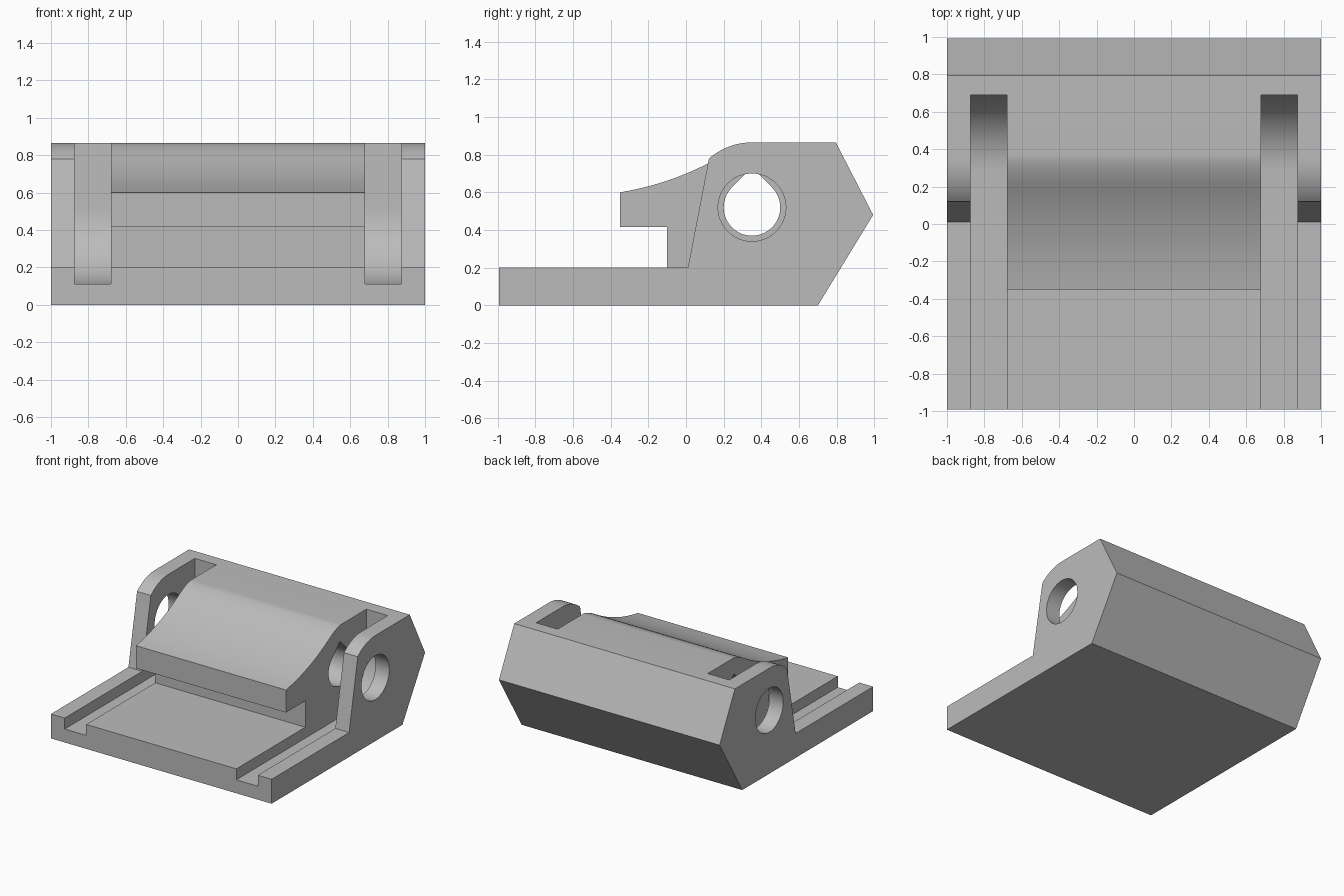
import bpy, bmesh, math
from mathutils import Vector

default = bpy.data.objects.get("Cube")
if default:
    bpy.data.objects.remove(default, do_unlink=True)

PIVOT = (0.35, 0.52)
TOP = 0.865
END = 0.993
EAR_IN, SLOT_IN = 0.875, 0.68

grey = bpy.data.materials.new("plain grey")
grey.use_nodes = True
colour = (0.5, 0.5, 0.5, 1)
grey.diffuse_color = colour
grey.node_tree.nodes["Principled BSDF"].inputs["Base Color"].default_value = colour


def arc(centre, radius, start, end, steps):
    """Points on a circle in the side plane, angles in degrees."""
    angles = [math.radians(start + (end - start) * i / steps) for i in range(steps + 1)]
    return [(centre[0] + radius * math.cos(a), centre[1] + radius * math.sin(a)) for a in angles]


def bend(a, b, c, steps=16):
    """Quadratic curve from a to c, pulled towards b."""
    a, b, c = Vector(a), Vector(b), Vector(c)
    ts = [i / steps for i in range(steps + 1)]
    return [tuple(a * (1 - t) ** 2 + b * 2 * t * (1 - t) + c * t * t) for t in ts]


def prism(name, profile, x0, x1):
    """Extrude a (y, z) profile from x0 to x1."""
    bm = bmesh.new()
    face = bm.faces.new([bm.verts.new((x0, y, z)) for y, z in profile])
    out = bmesh.ops.extrude_face_region(bm, geom=[face])
    verts = [v for v in out["geom"] if isinstance(v, bmesh.types.BMVert)]
    bmesh.ops.translate(bm, verts=verts, vec=(x1 - x0, 0, 0))
    bmesh.ops.recalc_face_normals(bm, faces=bm.faces)
    mesh = bpy.data.meshes.new(name)
    bm.to_mesh(mesh)
    bm.free()
    obj = bpy.data.objects.new(name, mesh)
    bpy.context.collection.objects.link(obj)
    mesh.materials.append(grey)
    return obj


# Solid blank with the pointed back
body = prism("hinge_block", [(-END, 0), (0.7, 0), (END, 0.48), (0.795, TOP), (-END, TOP)], -1, 1)


def cut(name, profile, x0, x1):
    cutter = prism(name, profile, x0, x1)
    cutter.hide_render = True
    mod = body.modifiers.new(name, "BOOLEAN")
    mod.operation = "DIFFERENCE"
    mod.solver = "EXACT"
    mod.object = cutter
    bpy.context.view_layer.objects.active = body
    bpy.ops.object.modifier_apply(modifier=name)
    bpy.data.objects.remove(cutter, do_unlink=True)


# Open space in front of the ears, the hinge slots and the ear holes
ear_space = ([(-1.2, 0.2), (0.01, 0.2)]
             + arc(PIVOT, TOP - PIVOT[1], 131.5, 90, 12)
             + [(PIVOT[0], 1.1), (-1.2, 1.1)])
slot_radius = 0.41
slot_space = ([(-1.2, 0.11)]
              + arc((0.69 - slot_radius, 0.11 + slot_radius), slot_radius, -90, 0, 20)
              + [(0.69, 1.2), (-1.2, 1.2)])
ear_hole = arc(PIVOT, 0.18, 0, 360, 48)[:-1]

for side in (-1, 1):
    cut("slot_space", slot_space, side * SLOT_IN, side * EAR_IN)
    cut("ear_space", ear_space, side * (EAR_IN - 0.03), side * 1.1)
    cut("ear_hole", ear_hole, side * (EAR_IN - 0.05), side * 1.15)

# Open space above the central tray and its overhanging curved lip
hump = bend((-0.35, 0.6), (-0.05, 0.65), (0.2, 0.8))
crest = bend((0.2, 0.8), (0.31, TOP), (0.37, TOP), 10)
centre_space = ([(-1.3, 0.2), (-0.1, 0.2), (-0.1, 0.415), (-0.35, 0.415)]
                + hump + crest[1:] + [(0.37, 1.3), (-1.3, 1.3)])
cut("centre_space", centre_space, -SLOT_IN - 0.02, SLOT_IN + 0.02)

# Teardrop pin hole through the centre
pin_hole = arc(PIVOT, 0.15, 135, 405, 40) + [(PIVOT[0], PIVOT[1] + 0.15 * math.sqrt(2))]
cut("pin_hole", pin_hole, -0.78, 0.78)

bpy.ops.object.select_all(action="DESELECT")
body.select_set(True)
bpy.context.view_layer.objects.active = body
bpy.ops.object.shade_smooth_by_angle(angle=math.radians(25))
